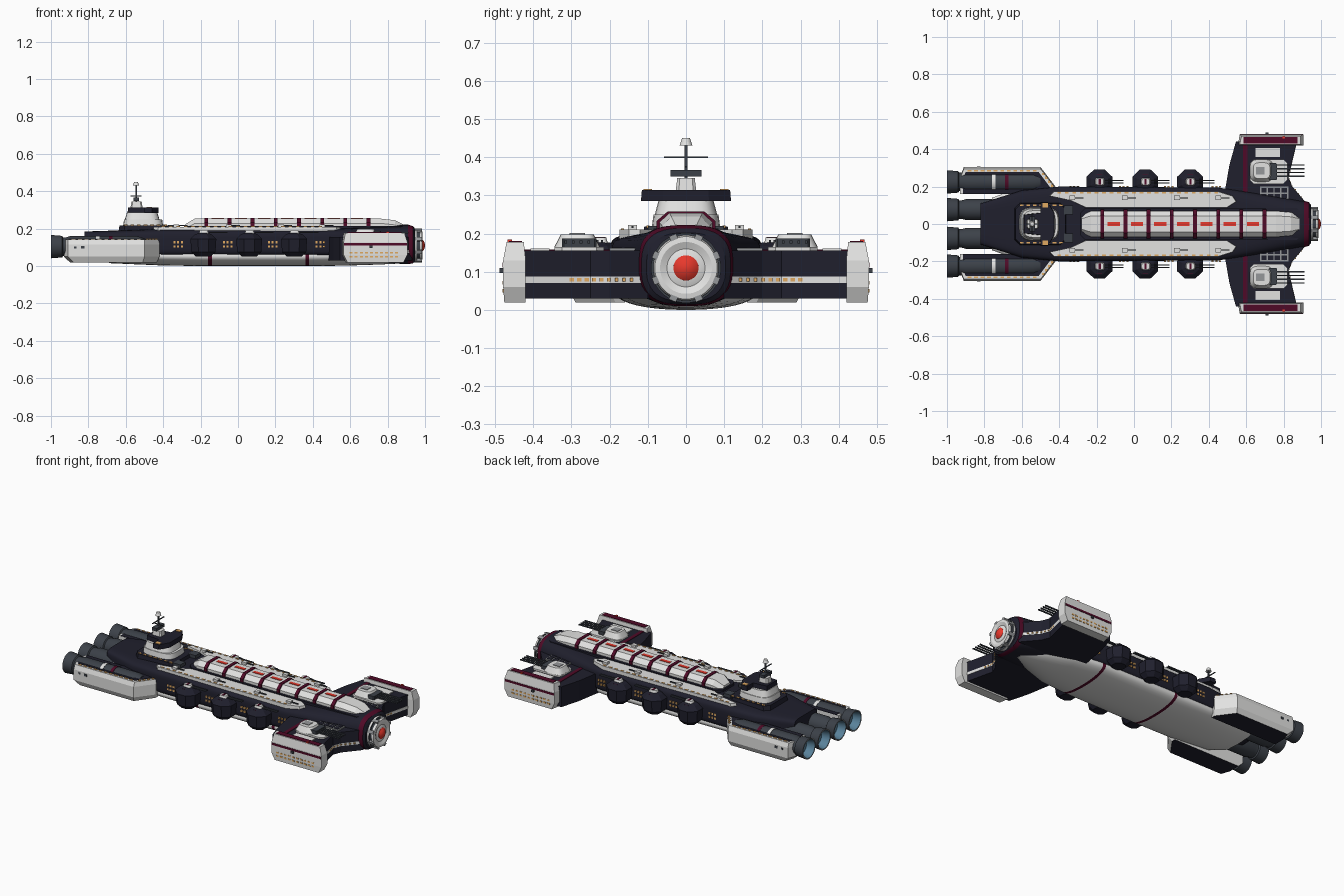
import bpy, bmesh, math
from mathutils import Vector, Matrix

if "Cube" in bpy.data.objects:
    bpy.data.objects.remove(bpy.data.objects["Cube"])

def mat(name, r, g, b):
    m = bpy.data.materials.new(name)
    m.diffuse_color = (r, g, b, 1)
    m.use_nodes = True
    m.node_tree.nodes["Principled BSDF"].inputs["Base Color"].default_value = m.diffuse_color
    return m

NAVY = mat("navy_hull", .014, .014, .026)
WHITE = mat("off_white", .76, .76, .75)
MAROON = mat("maroon", .08, .003, .02)
GREY = mat("dark_grey", .045, .053, .066)
STEEL = mat("steel_grey", .30, .31, .32)
RED = mat("signal_red", .80, .04, .025)
AMBER = mat("amber_window", .75, .40, .12)
BLUE = mat("engine_blue", .10, .22, .32)

def finish(bm, name, mats, mirror=False, smooth=False):
    bmesh.ops.recalc_face_normals(bm, faces=bm.faces)
    me = bpy.data.meshes.new(name)
    bm.to_mesh(me)
    bm.free()
    ob = bpy.data.objects.new(name, me)
    bpy.context.collection.objects.link(ob)
    for m in mats:
        me.materials.append(m)
    if mirror:
        ob.modifiers.new("mirror", 'MIRROR').use_axis = (False, True, False)
        ob.modifiers["mirror"].use_mirror_merge = False
    if smooth:
        bpy.ops.object.select_all(action='DESELECT')
        ob.select_set(True)
        bpy.context.view_layer.objects.active = ob
        bpy.ops.object.shade_smooth_by_angle(angle=math.radians(32))
    return ob

def skin(bm, rings, idx=lambda i: 0):
    """Join rings of points into a capped skin; idx gives the material per span."""
    vs = [[bm.verts.new(p) for p in r] for r in rings]
    n = len(vs[0])
    for i in range(len(vs) - 1):
        for j in range(n):
            k = (j + 1) % n
            bm.faces.new((vs[i][j], vs[i][k], vs[i+1][k], vs[i+1][j])).material_index = idx(i)
    bm.faces.new(vs[0][::-1]).material_index = idx(0)
    bm.faces.new(vs[-1]).material_index = idx(len(vs) - 2)

def oval(x, hw, zb, zt, n, seg=40):
    """Superellipse section across the ship."""
    f = lambda t: math.copysign(abs(t) ** (2 / n), t)
    a = [2 * math.pi * (i + .5) / seg for i in range(seg)]
    return [(x, hw * f(math.cos(t)), (zb + zt) / 2 + (zt - zb) / 2 * f(math.sin(t))) for t in a]

def loft(name, secs, mats, idx=lambda i: 0):
    bm = bmesh.new()
    skin(bm, [oval(*s) for s in secs], idx)
    return finish(bm, name, mats, smooth=True)

def lathe(name, prof, y, z, mats, idx, mirror=False, seg=24):
    bm = bmesh.new()
    skin(bm, [oval(x, r, -r, r, 2, seg) for x, r in prof], lambda i: idx[i])
    bmesh.ops.translate(bm, verts=bm.verts, vec=(0, y, z))
    return finish(bm, name, mats, mirror, True)

def prism(name, pts, z0, z1, mats, mirror=False, taper=1, top=0, bottom=0, smooth=False):
    """Outline extruded upward, shrinking to taper; own materials on top and bottom."""
    c = sum((Vector(p) for p in pts), Vector((0, 0))) / len(pts)
    up = [c + (Vector(p) - c) * taper for p in pts]
    bm = bmesh.new()
    skin(bm, [[(p[0], p[1], z0) for p in pts], [(p[0], p[1], z1) for p in up]])
    bm.faces.ensure_lookup_table()
    bm.faces[-2].material_index, bm.faces[-1].material_index = bottom, top
    return finish(bm, name, mats, mirror, smooth)

def boxes(name, items, m, mirror=True):
    """Many boxes (cx, cy, cz, sx, sy, sz) as one part."""
    bm = bmesh.new()
    for b in items:
        bmesh.ops.create_cube(bm, size=1, matrix=Matrix.Translation(b[:3]) @ Matrix.Diagonal((*b[3:], 1)))
    return finish(bm, name, [m], mirror)

def rect(x0, x1, y0, y1, c=0):
    return [(x0+c, y0), (x1-c, y0), (x1, y0+c), (x1, y1-c), (x1-c, y1), (x0+c, y1), (x0, y1-c), (x0, y0+c)]

def rounded(x0, x1, y0, y1, n=3.5):
    return [((x0 + x1) / 2 + p[1], (y0 + y1) / 2 + p[2]) for p in oval(0, (x1 - x0) / 2, (y0 - y1) / 2, (y1 - y0) / 2, n, 28)]

# hull, belly and spine
loft("main_hull", [(-.82, .11, .07, .185, 6), (-.6, .18, .05, .192, 6), (-.4, .2, .05, .2, 6),
     (.45, .195, .05, .195, 6), (.55, .18, .045, .2, 5), (.75, .15, .022, .21, 3.5), (.89, .125, .01, .222, 3),
     (.908, .124, .01, .222, 2.9), (.935, .117, .014, .214, 2.8), (.945, .104, .022, .202, 2.6)],
     [NAVY, MAROON], lambda i: int(i == 7))
loft("belly", [(-.76, .14, .04, .1, 2), (-.68, .17, .015, .1, 2), (-.4, .19, .003, .105, 2.2), (-.16, .19, 0, .105, 2.2),
     (-.14, .19, 0, .105, 2.2), (.36, .185, 0, .105, 2.2), (.38, .185, 0, .105, 2.2), (.55, .17, .002, .105, 2.1),
     (.7, .12, .006, .1, 2), (.84, .04, .012, .08, 2)], [WHITE, MAROON], lambda i: int(i in (3, 5)))
spine = lambda x, w, zt: [(x, w, .19), (x, w, zt - .025), (x, w * .62, zt), (x, -w * .62, zt), (x, -w, zt - .025), (x, -w, .19)]
bm = bmesh.new()
skin(bm, [spine(-.28, .045, .225), spine(-.23, .07, .254), spine(.76, .07, .254), spine(.84, .062, .245), spine(.885, .045, .222)])
finish(bm, "spine_tube", [WHITE])
bm = bmesh.new()
bands = [-.17 + .124 * i for i in range(8)]
for x in bands:
    skin(bm, [spine(x - .01, .077, .258), spine(x + .01, .077, .258)])
finish(bm, "spine_bands", [MAROON])
boxes("spine_dashes", [(x + .062, 0, .255, .066, .02, .004) for x in bands[:-1]], RED, False)
prism("spine_bed", rect(-.29, .9, -.085, .085, .03), .18, .213, [NAVY])

# side decks with their lights and small guns
prism("side_deck", [(-.455, .15), (-.43, .175), (.45, .175), (.53, .15), (.55, .12), (.5, .088), (-.26, .088), (-.34, .125)],
      .182, .21, [WHITE], True, .99)
boxes("deck_lights", [(-.4 + .04 * i, .166, .211, .02, .008, .004) for i in range(22)], AMBER)
guns = [-.33, -.05, .23, .45]
boxes("deck_gun_houses", [(x, .14, .215, .03, .024, .016) for x in guns], WHITE)
boxes("deck_gun_barrels", [(x + .035, .14, .217, .05, .006, .006) for x in guns], GREY)
boxes("hull_windows", [(x + .02 * i, .198, z, .011, .008, .012) for x in (-.34, -.075, .165, .42)
      for i in range(3) for z in (.105, .128)], AMBER)

# octagonal side blisters with gun turrets
for n, x in enumerate((-.185, .06, .3)):
    bm = bmesh.new()
    rings = [[(x + r * math.cos(a), .225 + r * .95 * math.sin(a), z) for a in [math.pi / 8 + i * math.pi / 4 for i in range(8)]]
             for z, r in ((.05, .042), (.075, .07), (.145, .075), (.168, .05), (.176, .03))]
    skin(bm, rings)
    finish(bm, f"blister_{n+1}", [NAVY], True)
    prism(f"blister_turret_{n+1}", rounded(x - .026, x + .03, .203, .249), .17, .189, [WHITE], True, .75)
    boxes(f"blister_barrels_{n+1}", [(x + .08, y, .18, .1, .006, .006) for y in (.22, .232)], GREY)
    boxes(f"blister_mark_{n+1}", [(x + .002, .226, .189, .012, .03, .004), (x, .258, .168, .03, .012, .006)], MAROON)

# forward wings
prism("wing", [(.48, .1), (.485, .17), (.51, .315), (.545, .44), (.87, .44), (.825, .25), (.845, .2), (.93, .1)], .03, .155, [NAVY], True)
prism("wing_edge_band", [(.6, .1), (.6, .43), (.87, .43), (.827, .25), (.847, .2), (.932, .1)], .07, .087, [WHITE], True)
boxes("wing_edge_windows", [(.8225 + (y - .25) * .236 if y > .25 else .8425 + max(0, .2 - y) * .85 - max(0, y - .2) * .4, y, .079, .012, .013, .008)
      for y in [.14 + .02 * i for i in range(9)]], AMBER)
boxes("wing_stripe", [(.595, .28, .155, .022, .3, .006)], MAROON)
prism("turret_pad", rect(.62, .82, .215, .345, .02), .15, .165, [WHITE], True)
boxes("wing_hatch", [(.715, .382, .157, .13, .05, .008)], WHITE)
boxes("wing_grille", [(.75, .165, .158, .15, .07, .008)], STEEL)
boxes("wing_grille_panes", [(.695 + .036 * i, .149 + .031 * j, .162, .029, .025, .004) for i in range(4) for j in range(2)], NAVY)
prism("wing_turret", rounded(.62, .745, .225, .345), .165, .198, [WHITE], True, .72, smooth=True)
prism("wing_turret_mantlet", rect(.72, .765, .235, .325, .005), .165, .187, [GREY], True)
boxes("wing_turret_barrels", [(.83, .255 + .02 * i, .178, .165, .007, .007) for i in range(4)], GREY)
boxes("wing_turret_roof", [(.675, .285, .198, .045, .04, .006)], STEEL)

# wing end plates
bm = bmesh.new()
skin(bm, [[(.575, .42, .02), (.885, .42, .02), (.885, .476, .02), (.585, .476, .02)],
          [(.555, .42, .06), (.905, .42, .06), (.905, .479, .06), (.565, .479, .06)],
          [(.555, .42, .13), (.905, .42, .13), (.905, .479, .13), (.565, .479, .13)],
          [(.565, .425, .178), (.89, .425, .178), (.89, .47, .178), (.575, .47, .178)]])
finish(bm, "end_plate", [WHITE], True)
boxes("end_plate_top", [(.73, .447, .178, .29, .034, .006)], MAROON)
boxes("end_plate_stripe", [(.735, .478, .117, .335, .006, .013)], MAROON)
boxes("end_plate_windows", [(.605 + .027 * i, .478, z, .016, .005, .009) for i in range(10) for z in (.05, .071)], AMBER)
boxes("end_plate_lamp", [(.71, .481, .103, .016, .014, .014)], GREY)
boxes("end_plate_beacon", [(.8, .462, .181, .014, .012, .008)], RED)

# nose emitter
lathe("nose", [(.93, .092), (.958, .092), (.958, .08), (.972, .08), (.972, .086), (.984, .082), (.986, .068), (.978, .05), (.985, .032)],
      0, .11, [WHITE, GREY], [0, 1, 1, 1, 0, 0, 0, 0], seg=32)
lathe("nose_tip", [(.97, .034), (.986, .033), (.995, .022), (1.0, .006)], 0, .11, [RED], [0] * 3)
bm = bmesh.new()
for i in range(8):
    bmesh.ops.create_cube(bm, size=1, matrix=Matrix.Translation((0, 0, .11)) @ Matrix.Rotation(math.pi / 4 * i + .39, 4, 'X')
                          @ Matrix.Translation((.962, 0, .086)) @ Matrix.Diagonal((.045, .02, .014, 1)))
finish(bm, "nose_clamps", [STEEL])

# stern pods and engines
pod = [(-.93, .16), (-.93, .25), (-.91, .305), (-.5, .305), (-.42, .2), (-.42, .16)]
bm = bmesh.new()
skin(bm, [[(x * .95 - .035 + (.02 if x < -.8 else 0), y - (.015 if y > .18 else 0), .02) for x, y in pod],
          [(x, y, .05) for x, y in pod], [(x, y, .115) for x, y in pod],
          [(x, y - (.01 if y > .18 else 0), .142) for x, y in pod]])
bm.faces.ensure_lookup_table()
bm.faces[-2].material_index = 1
finish(bm, "stern_pod", [WHITE, NAVY], True)
prism("pod_deck", [(-.915, .16), (-.915, .24), (-.9, .278), (-.51, .278), (-.44, .185), (-.44, .16)], .138, .145, [NAVY], True)
boxes("pod_lights", [(-.88 + .035 * i, .285, .143, .02, .008, .005) for i in range(11)], AMBER)
boxes("pod_end_lights", [(-.485 + .016 * i, .268 - .021 * i, .145, .012, .012, .005) for i in range(4)], AMBER)
boxes("pod_ports", [(-.83, .303, .1, .02, .008, .014), (-.87, .3, .1, .012, .012, .012)], GREY)
for n, y in (("outer", .225), ("inner", .077)):
    lathe(f"{n}_engine", [(-.5, .045), (-.54, .056), (-.67, .056), (-.67, .058), (-.69, .058), (-.69, .056), (-.74, .056), (-.74, .058),
          (-.76, .058), (-.76, .056), (-.9, .056), (-.92, .05), (-.935, .05), (-.94, .058), (-1.0, .063), (-1.0, .056),
          (-.95, .046), (-.95, .002)], y, .104, [GREY, MAROON, STEEL, BLUE, WHITE],
          [0, 0, 0, 1, 0, 0, 0, 4, 0, 0, 0, 0, 0, 0, 2, 3, 3], True)

# command bridge
prism("bridge_plinth", rect(-.64, -.36, -.115, .115, .03), .18, .218, [NAVY], False, .95)
prism("bridge_base", rounded(-.615, -.4, -.09, .09), .215, .25, [WHITE], False, .95, smooth=True)
prism("bridge_tower", rounded(-.605, -.42, -.082, .082), .25, .287, [WHITE], False, .88, smooth=True)
boxes("plinth_lights", [(-.6 + .035 * i, .1, .218, .02, .008, .006) for i in range(7)], AMBER)
prism("bridge_wing_deck", [(-.5, -.118), (-.46, -.118), (-.425, -.06), (-.425, .06), (-.46, .118), (-.5, .118), (-.5, .06), (-.59, .05),
      (-.59, -.05), (-.5, -.06)], .285, .314, [NAVY], False, .98)
boxes("bridge_wing_lights", [(-.475, .1, .314, .03, .022, .006)], AMBER)
boxes("bridge_side_block", [(-.35, .075, .21, .05, .05, .02)], GREY)
prism("mast_house", rect(-.575, -.51, -.027, .027, .008), .31, .345, [WHITE], False, .85)
boxes("mast_radar", [(-.545, 0, .358, .03, .08, .018)], GREY, False)
boxes("mast_bars", [(-.545, 0, .385, .008, .008, .09), (-.545, 0, .4, .006, .115, .004), (-.545, 0, .375, .06, .005, .004)], GREY, False)
prism("mast_cap", rounded(-.562, -.528, -.017, .017, 2), .43, .45, [WHITE], False, .6)
